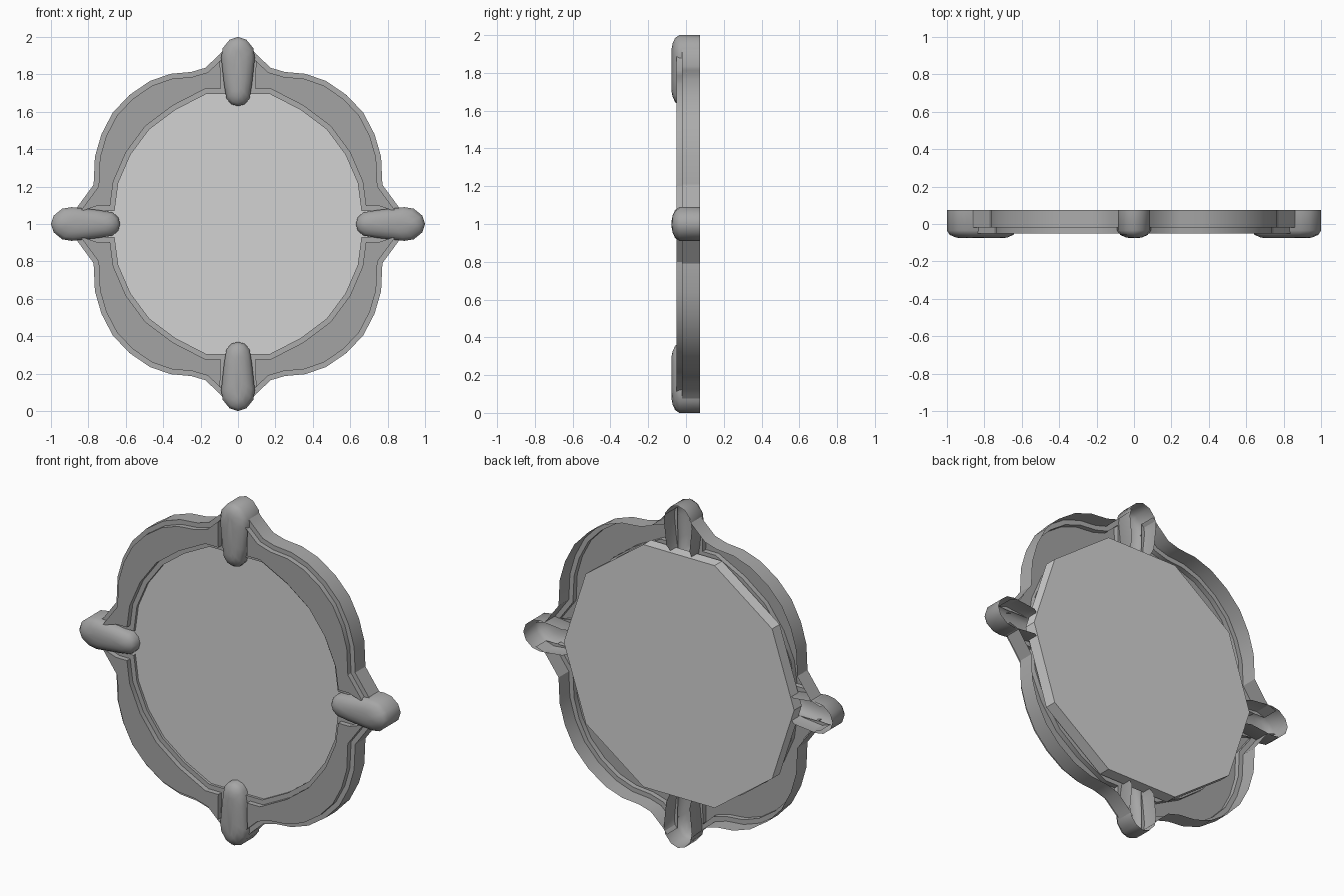
import bpy, bmesh, math
from mathutils import Matrix

if "Cube" in bpy.data.objects:
    bpy.data.objects.remove(bpy.data.objects["Cube"])


def material(name, v):
    m = bpy.data.materials.new(name)
    m.use_nodes = True
    m.diffuse_color = (v, v, v, 1)
    m.node_tree.nodes["Principled BSDF"].inputs["Base Color"].default_value = (v, v, v, 1)
    return m


FRAME = material("grey frame", 0.41)
PANEL = material("dark grey panel", 0.37)
CLAW = material("grey prong metal", 0.38)
PALE = material("pale grey disc", 0.65)
BACK = 0.075


def finish(name, bm, mats, smooth=None):
    mesh = bpy.data.meshes.new(name)
    bm.to_mesh(mesh)
    bm.free()
    for m in mats:
        mesh.materials.append(m)
    ob = bpy.data.objects.new(name, mesh)
    bpy.context.collection.objects.link(ob)
    ob.location.z = 1
    if smooth:
        bpy.ops.object.select_all(action='DESELECT')
        ob.select_set(True)
        bpy.context.view_layer.objects.active = ob
        bpy.ops.object.shade_smooth_by_angle(angle=math.radians(smooth))
    return ob


def wall(bm, verts, y):
    # sweep an open chain of vertices back to depth y
    ends = [bm.verts.new((v.co.x, y, v.co.z)) for v in verts]
    for i in range(len(verts) - 1):
        bm.faces.new((verts[i], verts[i + 1], ends[i + 1], ends[i]))


# Ring: one quarter with a raised panel and open back, mirrored twice
outer = [(.07, .94), (.10, .905), (.175, .835), (.25, .813), (.36, .803), (.47, .765),
         (.58, .69), (.67, .595), (.73, .48), (.765, .36), (.772, .21), (.86, .09), (.92, .07)]
opening = [(.66, .07), (.64, .22), (.575, .37), (.475, .505), (.335, .61), (.17, .695), (.065, .695)]
bm = bmesh.new()
edge = [bm.verts.new((x, -.02, z)) for x, z in outer]
lip = [bm.verts.new((x, -.02, z)) for x, z in opening]
panel = bm.faces.new(edge + lip)
wall(bm, edge, BACK)
wall(bm, lip, 0)
bm.normal_update()
bmesh.ops.inset_individual(bm, faces=[panel], thickness=.027, use_even_offset=True)
raised = bmesh.ops.extrude_discrete_faces(bm, faces=[panel])["faces"]
for f in raised:
    f.material_index = 1
    for v in f.verts:
        v.co.y = -.05
bmesh.ops.recalc_face_normals(bm, faces=bm.faces)
ring = finish("ring_frame", bm, [FRAME, PANEL], 30)
mirror = ring.modifiers.new("Mirror", 'MIRROR')
mirror.use_axis = (True, False, True)

# Ten sided disc held behind the lip
bm = bmesh.new()
bmesh.ops.create_cone(bm, cap_ends=True, segments=10, radius1=.745, radius2=.745, depth=.07,
                      matrix=Matrix.Translation((0, .03, 0)) @ Matrix.Rotation(math.pi / 2, 4, 'X'))
# Keep a corner of the disc pointing along x
corner = max(bm.verts, key=lambda v: v.co.x).co
turn = math.atan2(corner.z, corner.x)
bmesh.ops.rotate(bm, verts=bm.verts, matrix=Matrix.Rotation(turn, 3, 'Y'))
finish("centre_disc", bm, [PALE])

# Prongs: hollow tapered claws with a rounded front
half = [(0, .63), (.035, .64), (.062, .67), (.075, .75), (.09, .89), (.082, .94), (.045, .985), (0, 1)]
outline = half + [(-w, r) for w, r in half[-2:0:-1]]
levels = [(BACK, 1, 0), (-.035, 1, 0), (-.058, .82, .015), (-.071, .5, .045), (-.076, .2, .07)]
for i, side in enumerate(("top", "left", "bottom", "right")):
    bm = bmesh.new()
    loops = []
    for y, width, inset in levels:
        loop = []
        for w, r in outline:
            depth = min(y, .02) if r < .73 else y
            r = r + inset * max(-1, min(1, (.8 - r) / .15))
            loop.append(bm.verts.new((w * width, depth, r)))
        loops.append(loop)
    n = len(outline)
    for a, b in zip(loops, loops[1:]):
        for k in range(n):
            bm.faces.new((a[k], a[(k + 1) % n], b[(k + 1) % n], b[k]))
    bm.faces.new(loops[-1])
    bmesh.ops.recalc_face_normals(bm, faces=bm.faces)
    bmesh.ops.rotate(bm, verts=bm.verts, matrix=Matrix.Rotation(i * math.pi / 2, 3, 'Y'))
    finish(side + "_prong", bm, [CLAW], 50)
